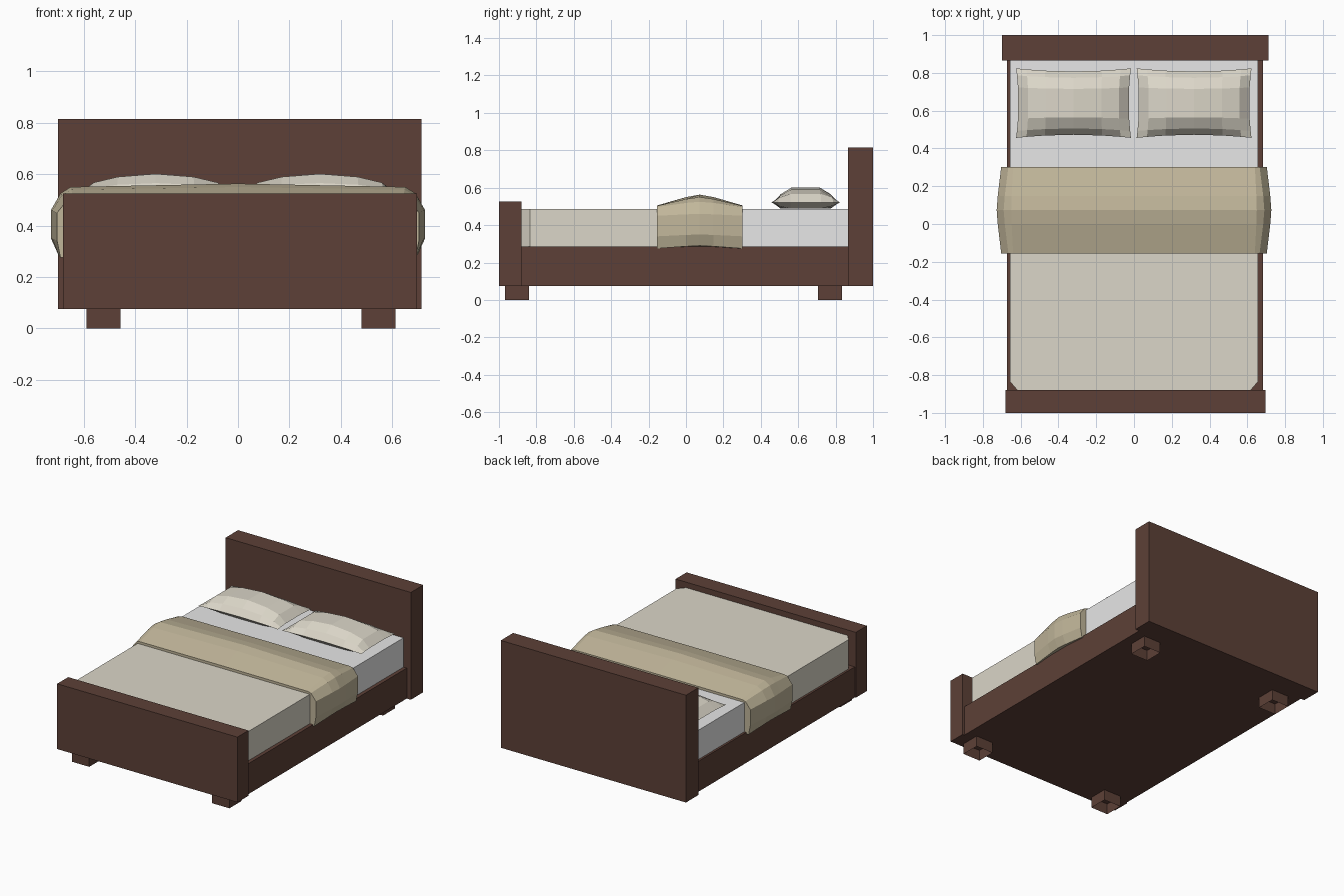
import bpy, bmesh

if "Cube" in bpy.data.objects:
    bpy.data.objects.remove(bpy.data.objects["Cube"])


def material(name, rgb):
    m = bpy.data.materials.new(name)
    lin = [((c / 255 + 0.055) / 1.055) ** 2.4 for c in rgb]
    m.diffuse_color = (*lin, 1)
    m.use_nodes = True
    m.node_tree.nodes["Principled BSDF"].inputs["Base Color"].default_value = m.diffuse_color
    return m


WOOD = material("dark brown wood", (93, 64, 55))
SHEET = material("white sheet", (238, 238, 238))
LINEN = material("cream linen", (219, 214, 200))
THROW = material("tan throw", (193, 182, 154))


def finish(bm, name, mat):
    bmesh.ops.remove_doubles(bm, verts=bm.verts, dist=0.0005)
    bmesh.ops.recalc_face_normals(bm, faces=bm.faces)
    me = bpy.data.meshes.new(name)
    bm.to_mesh(me)
    bm.free()
    me.materials.append(mat)
    ob = bpy.data.objects.new(name, me)
    bpy.context.collection.objects.link(ob)
    return ob


def prism(name, outline, z0, z1, mat, bottom=True):
    bm = bmesh.new()
    lo = [bm.verts.new((x, y, z0)) for x, y in outline]
    hi = [bm.verts.new((x, y, z1)) for x, y in outline]
    n = len(outline)
    for i in range(n):
        j = (i + 1) % n
        bm.faces.new((lo[i], lo[j], hi[j], hi[i]))
    bm.faces.new(hi)
    if bottom:
        bm.faces.new(lo[::-1])
    return finish(bm, name, mat)


def box(name, x0, x1, y0, y1, z0, z1, mat, bottom=True):
    return prism(name, [(x0, y0), (x1, y0), (x1, y1), (x0, y1)], z0, z1, mat, bottom)


def add_grid(bm, rows):
    vs = [[bm.verts.new(p) for p in r] for r in rows]
    for a, b in zip(vs, vs[1:]):
        for i in range(len(a) - 1):
            bm.faces.new((a[i], a[i + 1], b[i + 1], b[i]))


# wooden frame
box("headboard", -0.70, 0.713, 0.865, 1.0, 0.075, 0.815, WOOD)
box("footboard", -0.68, 0.696, -1.0, -0.88, 0.075, 0.525, WOOD)
box("bed_base", -0.672, 0.682, -0.88, 0.865, 0.075, 0.285, WOOD)

# feet, open underneath
for sx, lx in (("left", -0.523), ("right", 0.547)):
    for sy, ly in (("front", -0.904), ("back", 0.77)):
        box(f"{sy}_{sx}_foot", lx - 0.066, lx + 0.066, ly - 0.065, ly + 0.065,
            0, 0.075, WOOD, bottom=False)

# mattress, with the blanket over its foot end
W = 0.657
box("mattress", -W, W, 0.07, 0.865, 0.285, 0.487, SHEET)
prism("blanket", [(-W + 0.04, -0.88), (W - 0.04, -0.88), (W, -0.834), (W, 0.07),
                  (-W, 0.07), (-W, -0.834)], 0.285, 0.487, LINEN)

# folded throw: half section (x, z) at its ends and at its crown
end = [(0.66, 0.275), (0.69, 0.275), (0.703, 0.34), (0.703, 0.45), (0.665, 0.497), (0.64, 0.503), (0, 0.505)]
mid = [(0.66, 0.285), (0.70, 0.290), (0.727, 0.35), (0.727, 0.46), (0.69, 0.525), (0.65, 0.55), (0, 0.563)]
rows = []
for y, t in ((-0.155, 0), (0.0, 0.77), (0.073, 1), (0.148, 0.77), (0.303, 0)):
    half = [(a[0] + (b[0] - a[0]) * t, a[1] + (b[1] - a[1]) * t) for a, b in zip(end, mid)]
    full = half + [(-x, z) for x, z in half[-2::-1]]
    rows.append([(x, y, z) for x, z in full])
bm = bmesh.new()
add_grid(bm, rows)
# close both ends down to the mattress
for r in (rows[0], rows[-1]):
    inner = [(max(-0.65, min(0.65, x)), y, min(z, 0.48)) for x, y, z in r]
    add_grid(bm, [r, inner])
finish(bm, "throw", THROW)

# pillows with pinched edges
US = [(-1, 0), (-0.82, 0.5), (-0.5, 0.82), (0, 1), (0.5, 0.82), (0.82, 0.5), (1, 0)]
VS = [(-1, 0), (-0.8, 0.55), (-0.45, 1), (0.45, 1), (0.8, 0.55), (1, 0)]


def pillow(name, cx):
    bm = bmesh.new()
    for top in (True, False):
        rows = []
        for v, g in VS:
            row = []
            for u, f in US:
                h = 0.08 * f ** 0.8 * g if top else -0.033 * min(1, 2 * f * g)
                row.append((cx + 0.304 * u * (1 - 0.04 * (1 - v * v)),
                            0.64 + 0.184 * v * (1 - 0.09 * (1 - u * u)), 0.521 + h))
            rows.append(row)
        add_grid(bm, rows)
    finish(bm, name, LINEN)


pillow("left_pillow", -0.32)
pillow("right_pillow", 0.318)
